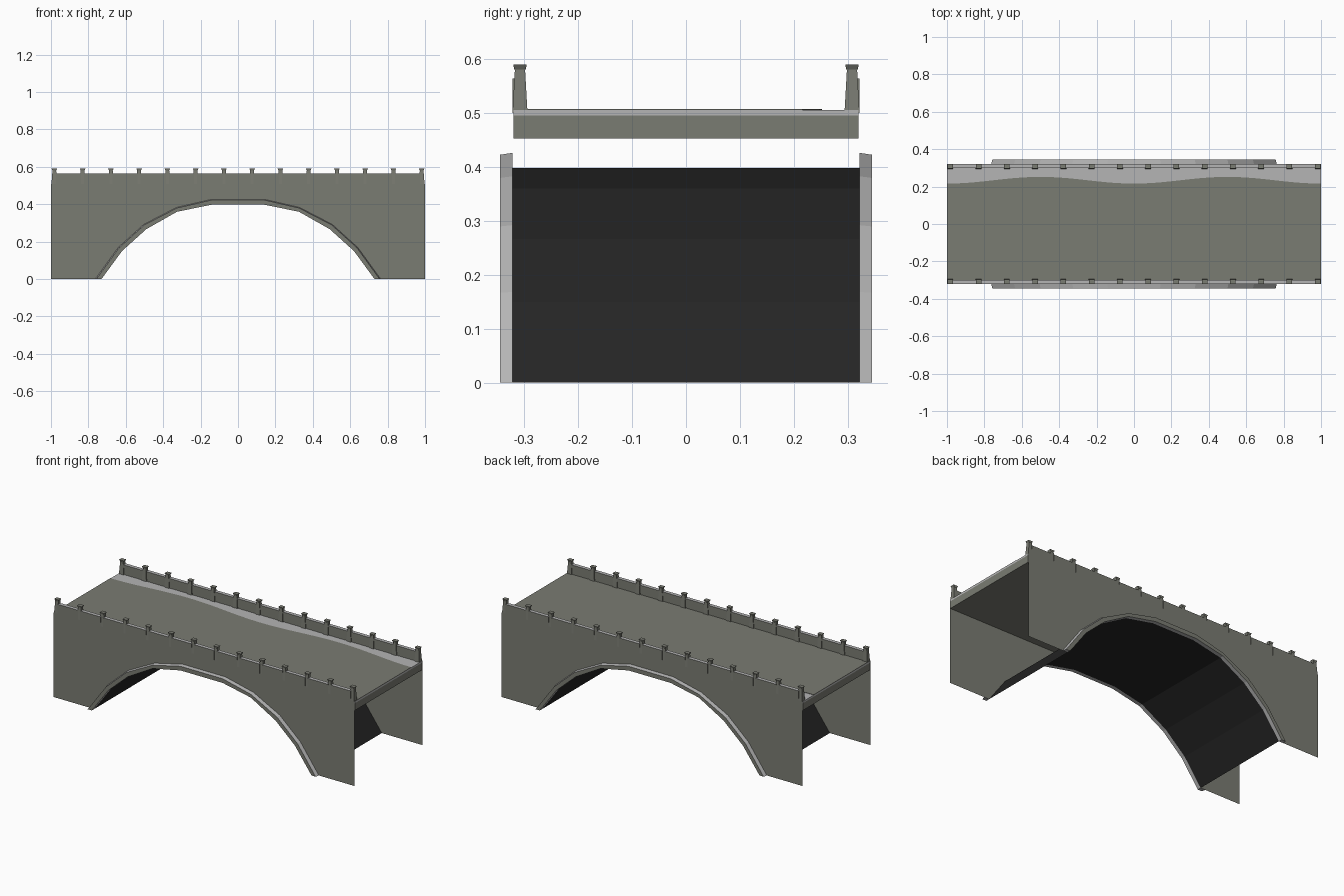
import bpy, bmesh, math

if "Cube" in bpy.data.objects:
    bpy.data.objects.remove(bpy.data.objects["Cube"])

def material(name, c):
    m = bpy.data.materials.new(name)
    m.diffuse_color = (*c, 1)
    m.use_nodes = True
    m.node_tree.nodes["Principled BSDF"].inputs["Base Color"].default_value = m.diffuse_color
    return m

STONE = material("olive grey stone", (0.195, 0.20, 0.17))
LIGHT = material("light grey stone", (0.46, 0.46, 0.46))
DARK = material("dark soffit", (0.018, 0.018, 0.018))

def add(name, verts, faces, mats, rule=None, solid=True):
    me = bpy.data.meshes.new(name)
    me.from_pydata(verts, [], faces)
    for m in mats:
        me.materials.append(m)
    if solid:
        bm = bmesh.new()
        bm.from_mesh(me)
        bmesh.ops.recalc_face_normals(bm, faces=bm.faces)
        bm.to_mesh(me)
        bm.free()
    if rule:
        for p in me.polygons:
            p.material_index = rule(p)
    ob = bpy.data.objects.new(name, me)
    bpy.context.collection.objects.link(ob)
    return ob

def loft(rings):
    """Closed solid through a stack of equal-length rings."""
    n = len(rings[0])
    v = [p for r in rings for p in r]
    f = [tuple(range(n)), tuple(range(len(v) - n, len(v)))]
    for k in range(len(rings) - 1):
        for i in range(n):
            j = (i + 1) % n
            f.append((k*n + i, k*n + j, (k+1)*n + j, (k+1)*n + i))
    return v, f

def rect(x0, x1, y0, y1, z):
    return [(x0, y0, z), (x1, y0, z), (x1, y1, z), (x0, y1, z)]

def box(name, x0, x1, y0, y1, z0, z1, mats, rule=None):
    return add(name, *loft([rect(x0, x1, y0, y1, z0), rect(x0, x1, y0, y1, z1)]), mats, rule)

W = 0.322
half_in = [(-.73, 0), (-.62, .15), (-.49, .267), (-.326, .36), (-.14, .398)]
half_out = [(-.757, 0), (-.636, .167), (-.50, .29), (-.326, .38), (-.14, .423)]
mirror = lambda h: h + [(-x, z) for x, z in reversed(h)]
inner, outer = mirror(half_in), mirror(half_out)

# arch vault: a single dark sheet
n = len(inner)
add("arch_vault", [(x, -W, z) for x, z in inner] + [(x, W, z) for x, z in inner],
    [(i, i + n, i + 1 + n, i + 1) for i in range(n - 1)], [DARK], solid=False)

for s, side in ((-1, "front"), (1, "back")):
    # side wall sheet with arched opening
    prof = [(-1, 0)] + inner + [(1, 0), (1, .508), (-1, .508)]
    idx = tuple(range(len(prof)))
    add(side + "_wall", [(x, s*W, z) for x, z in prof],
        [idx if s < 0 else idx[::-1]], [STONE], solid=False)

    # projecting arch ring, slightly bevelled, with light edges
    m = 2 * n
    near = [(x, s*W, z) for x, z in inner] + [(x*1.008, s*W, z*1.008) for x, z in reversed(outer)]
    far = [(x, s*.345, z) for x, z in inner] + [(x, s*.345, z) for x, z in reversed(outer)]
    add(side + "_arch_ring", *loft([near, far]), [STONE, LIGHT],
        lambda p: 0 if abs(p.normal.y) > .9 else 1)

    # parapet posts with flared caps, and panels between them
    yc = s * .308
    xs = [-.982 + i * 1.964 / 13 for i in range(14)]
    for i, x in enumerate(xs):
        rings = []
        for z, hx, hy in ((.50, .016, .014), (.58, .010, .0095), (.581, .010, .0105), (.59, .015, .0125)):
            rings.append(rect(x - hx, x + hx, yc - hy, yc + hy, z))
        add(f"{side}_post_{i+1}", *loft(rings), [STONE])
        if i < 13:
            y0, y1 = sorted((s * .300, s * W))
            box(f"{side}_panel_{i+1}", x + .008, xs[i+1] - .008, y0, y1, .505, .564,
                [STONE, LIGHT], lambda p: 1 if p.normal.z > .9 else 0)

# deck slab and pale bed above it
box("deck_slab", -1, 1, -.32, .32, .453, .496, [STONE])
box("deck_bed", -1, 1, -.32, .32, .496, .506, [LIGHT])

# road surface with a wavy edge that leaves a pale strip along the back
edge = [(x / 20, .234 - .018 * math.cos(math.tau * x / 20)) for x in range(20, -21, -1)]
outline = [(-1, -.32), (1, -.32)] + edge
add("road_surface", *loft([[(x, y, z) for x, y in outline] for z in (.5055, .508)]), [STONE])
